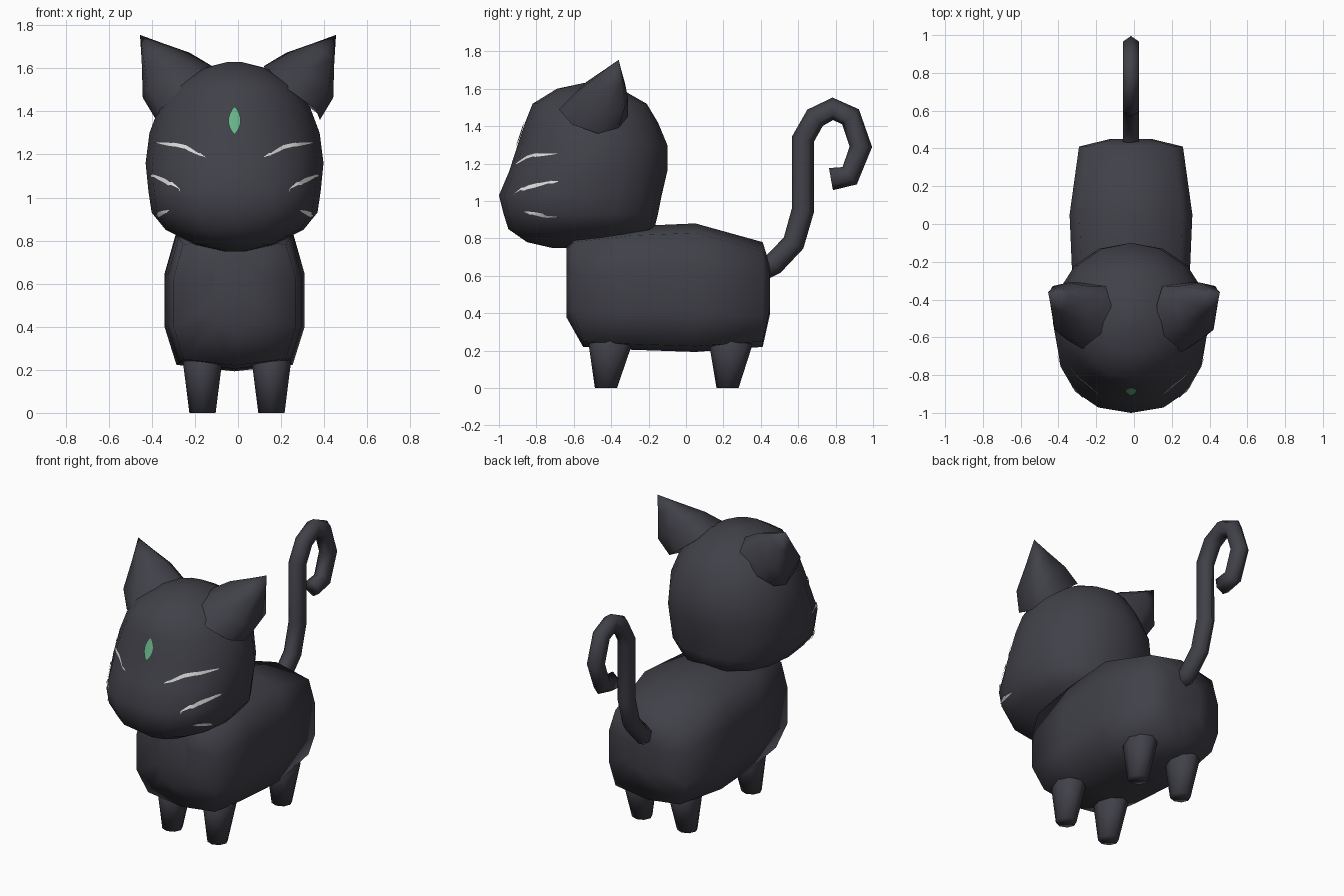
import bpy, bmesh, math
from mathutils import Vector
from mathutils.bvhtree import BVHTree

if "Cube" in bpy.data.objects:
    bpy.data.objects.remove(bpy.data.objects["Cube"])


def material(name, rgb):
    m = bpy.data.materials.new(name)
    m.diffuse_color = (*rgb, 1)
    m.use_nodes = True
    m.node_tree.nodes["Principled BSDF"].inputs["Base Color"].default_value = m.diffuse_color
    return m


FUR = material("charcoal fur", (0.052, 0.052, 0.066))
GREEN = material("green gem", (0.14, 0.45, 0.25))
WHITE = material("pale whisker", (0.75, 0.75, 0.75))
CX = -0.016  # the body sits slightly left of the ears


def loft(name, rings, mat, closed=True, caps=True):
    """Skin a list of point rings into one smooth object."""
    bm = bmesh.new()
    vs = [[bm.verts.new(p) for p in r] for r in rings]
    n = len(rings[0])
    for a, b in zip(vs, vs[1:]):
        for i in range(n if closed else n - 1):
            j = (i + 1) % n
            bm.faces.new((a[i], a[j], b[j], b[i]))
    if caps:
        bm.faces.new(vs[0][::-1])
        bm.faces.new(vs[-1])
    bmesh.ops.remove_doubles(bm, verts=bm.verts, dist=0.0005)
    bmesh.ops.recalc_face_normals(bm, faces=bm.faces)
    me = bpy.data.meshes.new(name)
    bm.to_mesh(me)
    bm.free()
    me.materials.append(mat)
    for p in me.polygons:
        p.use_smooth = True
    ob = bpy.data.objects.new(name, me)
    bpy.context.collection.objects.link(ob)
    return ob


# Body: boxy rounded sections lofted front to back
def body_ring(y, hw, bot, top, lean=0.0):
    lo, hi = bot + (top - bot) * 0.3, bot + (top - bot) * 0.66
    half = [(0, bot), (0.83 * hw, bot + 0.03), (hw, lo), (hw, hi),
            (0.84 * hw, top - 0.05), (0, top)]
    pts = half + [(-x, z) for x, z in half[-2:0:-1]]
    mid = (bot + top) / 2
    return [(x + CX, y + (lean if z < lo - 0.01 else 0), z) for x, z in pts]


loft("body", [
    body_ring(-0.64, 0.10, 0.38, 0.79),
    body_ring(-0.60, 0.285, 0.22, 0.83, 0.05),
    body_ring(-0.30, 0.31, 0.205, 0.865),
    body_ring(0.05, 0.325, 0.193, 0.88),
    body_ring(0.41, 0.275, 0.22, 0.78),
    body_ring(0.45, 0.11, 0.40, 0.65)], FUR)


# Head: rounded rings stacked upwards, wide muzzle below and narrower brow above
def head_ring(z, front, back, hw, e):
    cy, ry = (front + back) / 2, (back - front) / 2
    out = []
    for i in range(16):
        a = 2 * math.pi * i / 16
        c, s = math.cos(a), math.sin(a)
        out.append((CX + hw * math.copysign(abs(c) ** (2 / e), c),
                    cy + ry * math.copysign(abs(s) ** (2 / e), s), z))
    return out


head = loft("head", [head_ring(*r) for r in (
    (0.75, -0.72, -0.50, 0.05, 2), (0.78, -0.85, -0.36, 0.18, 2.2),
    (0.85, -0.95, -0.17, 0.32, 2.4), (0.93, -0.975, -0.15, 0.385, 2.4),
    (1.03, -1.0, -0.13, 0.40, 2.3), (1.16, -0.945, -0.10, 0.413, 2.1),
    (1.30, -0.90, -0.10, 0.395, 2), (1.42, -0.86, -0.15, 0.35, 2),
    (1.52, -0.82, -0.21, 0.28, 2), (1.60, -0.69, -0.35, 0.15, 2),
    (1.63, -0.55, -0.48, 0.03, 2))], FUR)

# Ears: bulging cones leaning outwards
EAR = [(.12, -.43, 1.61), (.14, -.61, 1.56), (.25, -.68, 1.49), (.36, -.61, 1.41),
       (.38, -.47, 1.36), (.37, -.36, 1.39), (.29, -.31, 1.45), (.15, -.33, 1.56)]
tip = Vector((0.455, -0.36, 1.755))
base = [Vector(p) for p in EAR]
centre = sum(base, Vector()) / len(base)
for side, label in ((1, "right"), (-1, "left")):
    rings = [base]
    for t, k in ((0.35, 0.05), (0.7, 0.02)):
        rings.append([p.lerp(tip, t) + (p - centre).normalized()
                      * (k if p.x > 0.3 else k * 0.35) for p in base])
    rings.append([tip] * len(base))
    loft(label + "_ear", [[(v.x * side, v.y, v.z) for v in r] for r in rings],
         FUR, caps=False)

# Legs: short tapered pegs
for side, sl in ((1, "right"), (-1, "left")):
    for top_y, foot_y, fl in ((-0.405, -0.428, "front"), (0.24, 0.222, "back")):
        rings = []
        for z, y, rx, ry in ((0, foot_y, 0.061, 0.059), (0.23, top_y, 0.09, 0.115),
                             (0.30, top_y, 0.06, 0.07)):
            rings.append([(side * 0.16 + CX * 0.3 + rx * math.cos(i * math.pi / 4),
                           y + ry * math.sin(i * math.pi / 4), z) for i in range(8)])
        loft(f"{fl}_{sl}_leg", rings, FUR)

# Tail: six-sided tube along a hooked path
PATH = [Vector((0, y, z)) for y, z in (
    (.38, .62), (.47, .665), (.575, .775), (.625, .95), (.625, 1.33), (.69, 1.445),
    (.785, 1.493), (.88, 1.45), (.935, 1.29), (.875, 1.135), (.775, 1.117))]
rings = []
for i, p in enumerate(PATH):
    d0 = (p - PATH[max(i - 1, 0)]).normalized()
    d1 = (PATH[min(i + 1, len(PATH) - 1)] - p).normalized()
    t = (d0 + d1).normalized()
    nrm = Vector((0, -t.z, t.y))
    rings.append([p + nrm * 0.06 * math.cos(k * math.pi / 3)
                  + Vector((CX + 0.05 * math.sin(k * math.pi / 3), 0, 0))
                  for k in range(6)])
loft("tail", rings, FUR)

# Face markings: thin strips snapped onto the head surface
dg = bpy.context.evaluated_depsgraph_get()
TREE = BVHTree.FromObject(head, dg)


def snap(p):
    co, n, _, _ = TREE.find_nearest(p)
    if n.dot(co - Vector((CX, -0.53, 1.15))) < 0:
        n = -n
    return co + n * 0.007


def marking(name, pts, width, across, mat, steps=20):
    pts = [Vector(p) for p in pts]
    rows = []
    for i in range(steps + 1):
        t = i / steps
        a = t * (len(pts) - 1)
        k = min(int(a), len(pts) - 2)
        p = pts[k].lerp(pts[k + 1], a - k)
        w = width * math.sin(math.pi * (0.04 + 0.92 * t)) ** 0.8
        rows.append([snap(p + across * w * s) for s in (-1, 0, 1)])
    loft(name, rows, mat, closed=False, caps=False)


marking("forehead_gem", [(CX, -.92, 1.30), (CX, -.88, 1.425)], 0.032,
        Vector((1, 0, 0)), GREEN)
WHISKERS = {"upper": [(.13, -.90, 1.18), (.22, -.84, 1.23), (.35, -.68, 1.25)],
            "middle": [(.24, -.90, 1.03), (.30, -.83, 1.07), (.37, -.68, 1.105)],
            "lower": [(.31, -.87, .94), (.37, -.68, .91)]}
for name, pts in WHISKERS.items():
    for side, label in ((1, "right"), (-1, "left")):
        marking(f"{name}_{label}_whisker", [(x * side + CX, y, z) for x, y, z in pts],
                0.012, Vector((0, 0, 1)), WHITE)
